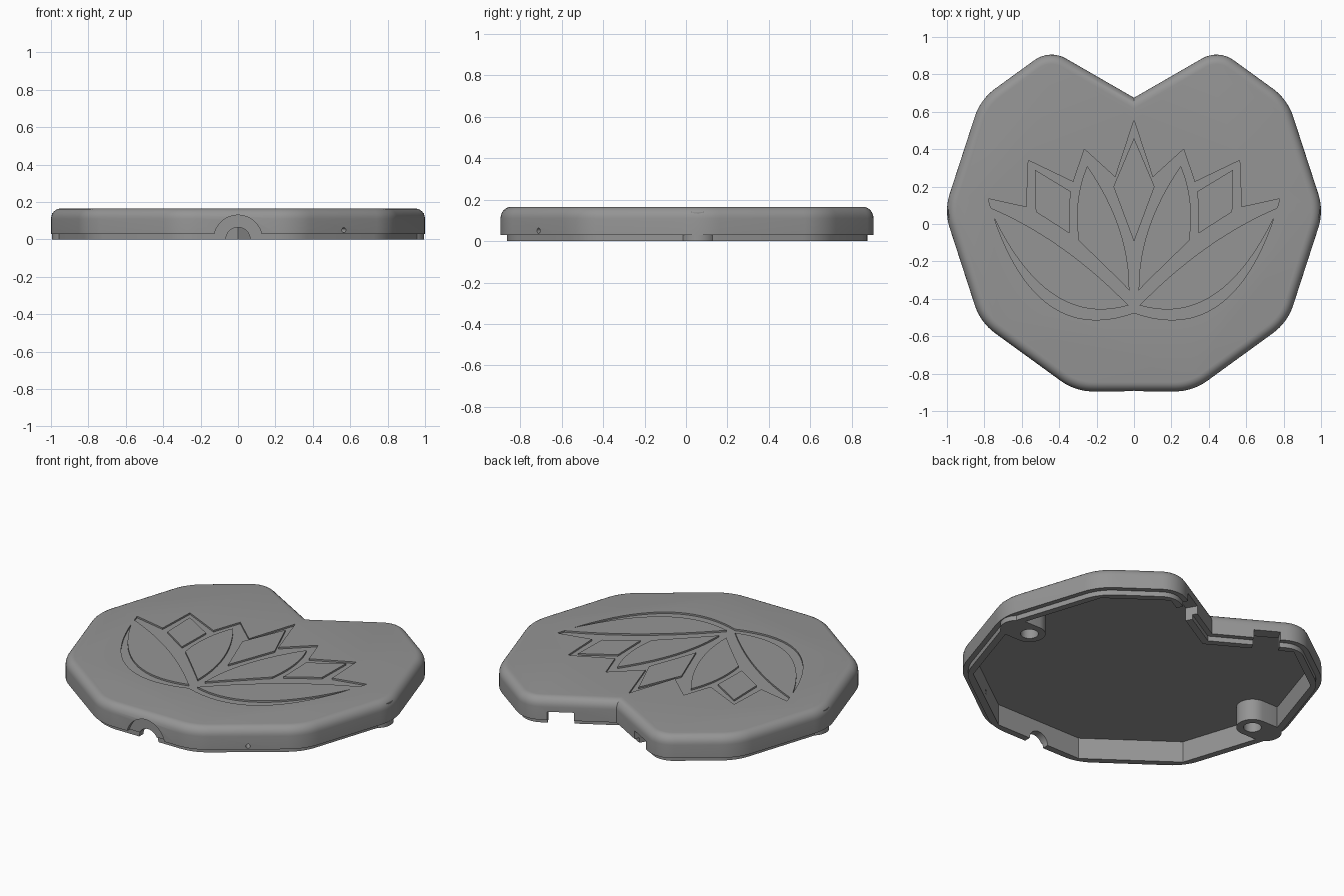
import bpy, bmesh, math
from mathutils import Vector, Matrix

cube = bpy.data.objects.get("Cube")
if cube:
    bpy.data.objects.remove(cube)

grey = bpy.data.materials.new("plain_grey")
grey.use_nodes = True
grey.diffuse_color = (0.3, 0.3, 0.3, 1)
grey.node_tree.nodes["Principled BSDF"].inputs["Base Color"].default_value = (0.3, 0.3, 0.3, 1)


def make(name, bm):
    bmesh.ops.recalc_face_normals(bm, faces=bm.faces)
    mesh = bpy.data.meshes.new(name)
    bm.to_mesh(mesh)
    bm.free()
    mesh.materials.append(grey)
    ob = bpy.data.objects.new(name, mesh)
    bpy.context.collection.objects.link(ob)
    return ob


def loft(name, layers):
    """Closed solid through (outline, z) layers with equal point counts."""
    bm = bmesh.new()
    rings = [[bm.verts.new((p[0], p[1], z)) for p in pts] for pts, z in layers]
    for a, b in zip(rings, rings[1:]):
        for i in range(len(a)):
            j = (i + 1) % len(a)
            bm.faces.new((a[i], a[j], b[j], b[i]))
    bm.faces.new(rings[0])
    bm.faces.new(rings[-1])
    return make(name, bm)


def prism(name, pts, z0, z1):
    return loft(name, [(pts, z0), (pts, z1)])


def rod(start, end, radius, sides=32):
    a, b = Vector(start), Vector(end)
    bm = bmesh.new()
    turn = (b - a).to_track_quat('Z', 'Y').to_matrix().to_4x4()
    bmesh.ops.create_cone(bm, cap_ends=True, segments=sides, radius1=radius, radius2=radius,
                          depth=(b - a).length, matrix=Matrix.Translation((a + b) / 2) @ turn)
    return make("cutter", bm)


def cut(ob, cutter):
    cutter.hide_render = True
    mod = ob.modifiers.new("cut", 'BOOLEAN')
    mod.object, mod.operation, mod.solver = cutter, 'DIFFERENCE', 'EXACT'
    mesh = bpy.data.meshes.new_from_object(
        ob.evaluated_get(bpy.context.evaluated_depsgraph_get()))
    ob.modifiers.clear()
    ob.data = mesh
    bpy.data.objects.remove(cutter)


def smooth(ob):
    bpy.ops.object.select_all(action='DESELECT')
    ob.select_set(True)
    bpy.context.view_layer.objects.active = ob
    bpy.ops.object.shade_smooth_by_angle(angle=math.radians(30))


# Sharp outline of the lid: a decagon with a V notch at the back
CY, R = 0.07, 1.015
right = [(R * math.cos(math.radians(a)), CY + R * math.sin(math.radians(a)), 0.3)
         for a in (-72, -36, 0, 36)] + [(0.451, 0.935, 0.155)]
corners = right + [(0, 0.675, 0)] + [(-x, y, r) for x, y, r in reversed(right)]


def outline(inset, rounded=True, steps=8):
    n = len(corners)
    pts = []
    P = [Vector(c[:2]) for c in corners]
    for i, (x, y, r) in enumerate(corners):
        d1 = (P[i] - P[i - 1]).normalized()
        d2 = (P[(i + 1) % n] - P[i]).normalized()
        n1, n2 = Vector((-d1.y, d1.x)), Vector((-d2.y, d2.x))
        bis = (n1 + n2) / (1 + n1.dot(n2))      # mitre towards the inside
        if r == 0 or not rounded:
            pts.append(P[i] + bis * inset)
            continue
        centre = P[i] + bis * r
        a1, a2 = math.atan2(-n1.y, -n1.x), math.atan2(-n2.y, -n2.x)
        sweep = (a2 - a1) % math.tau
        for k in range(steps + 1):
            a = a1 + sweep * k / steps
            pts.append(centre + Vector((math.cos(a), math.sin(a))) * (r - inset))
    return pts


# Lid shell: inset lip, upright wall, rounded top edge
layers = [(outline(0.03), 0), (outline(0.03), 0.03), (outline(0), 0.03)]
for k in range(7):
    a = math.pi / 2 * k / 6
    layers.append((outline(0.05 * (1 - math.cos(a))), 0.11 + 0.055 * math.sin(a)))
shell = loft("lid_shell", layers)
cut(shell, prism("cutter", outline(0.07, False), -0.1, 0.13))

# Cable opening with a wider recess around it, and a pin hole
cut(shell, rod((0, -1.1, 0), (0, -0.872, 0), 0.13, 48))
cut(shell, rod((0, -1.1, 0), (0, -0.7, 0), 0.065))
mid = Vector((0.565, -0.71, 0.05))
out = Vector((math.cos(math.radians(-54)), math.sin(math.radians(-54)), 0)) * 0.15
cut(shell, rod(mid - out, mid + out, 0.013, 16))

# Rectangular openings in both sides of the notch
for s in (1, -1):
    along = Vector((s * math.cos(math.pi / 6), math.sin(math.pi / 6)))
    across = Vector((-along.y, along.x))
    c = Vector((s * 0.27, 0.675 + 0.577 * 0.27))
    box = [c + along * u * 0.075 + across * v * 0.14
           for u, v in ((-1, -1), (1, -1), (1, 1), (-1, 1))]
    cut(shell, prism("cutter", box, -0.1, 0.08))


# Flower drawing
def curve(a, m, b, steps=12):
    """Points from a to just before b, bowed through m."""
    a, m, b = Vector(a), Vector(m), Vector(b)
    c = 2 * m - (a + b) / 2
    return [a * (1 - t) ** 2 + c * 2 * t * (1 - t) + b * t * t
            for t in (k / steps for k in range(steps))]


def flip(pts):
    return [(-p[0], p[1]) for p in reversed(pts)]


half = curve((0, -0.475), (0.47, -0.42), (0.78, 0.135), 20)
half += [(0.78, 0.135), (0.575, 0.09), (0.565, 0.34), (0.325, 0.225), (0.265, 0.4), (0.1, 0.25)]
flower = half + [(0, 0.555)] + flip(half[1:])
cut(shell, prism("cutter", flower, 0.155, 0.3))
smooth(shell)

big = curve((0.03, -0.435), (0.44, -0.37), (0.775, 0.09), 20) + \
    curve((0.775, 0.09), (0.39, -0.125), (0.03, -0.435), 16)
side = [(0.525, 0.065), (0.53, 0.29), (0.34, 0.175), (0.345, -0.05)]
middle = curve((0.025, -0.355), (0.15, -0.23), (0.295, -0.09)) + \
    curve((0.295, -0.09), (0.3, 0.12), (0.25, 0.31)) + \
    curve((0.25, 0.31), (0.08, -0.02), (0.025, -0.355))
for name, pts in (("large_petal", big), ("side_petal", side), ("middle_petal", middle)):
    prism(name + "_left", pts, 0.15, 0.165)
    prism(name + "_right", flip(pts), 0.15, 0.165)
prism("centre_petal", [(0, -0.095), (0.11, 0.2), (0, 0.46), (-0.11, 0.2)], 0.15, 0.165)

# Screw bosses at both sides
for label, s in (("left", 1), ("right", -1)):
    pill = []
    for k in range(34):
        a = math.pi * (k % 17) / 16 + (math.pi / 2 if k > 16 else -math.pi / 2)
        x = (0.81 if k > 16 else 0.905) + 0.09 * math.cos(a)
        pill.append((s * x, 0.06 + 0.09 * math.sin(a)))
    boss = prism("screw_boss_" + label, pill, 0, 0.14)
    cut(boss, rod((s * 0.81, 0.06, -0.1), (s * 0.81, 0.06, 0.12), 0.05))
    smooth(boss)
